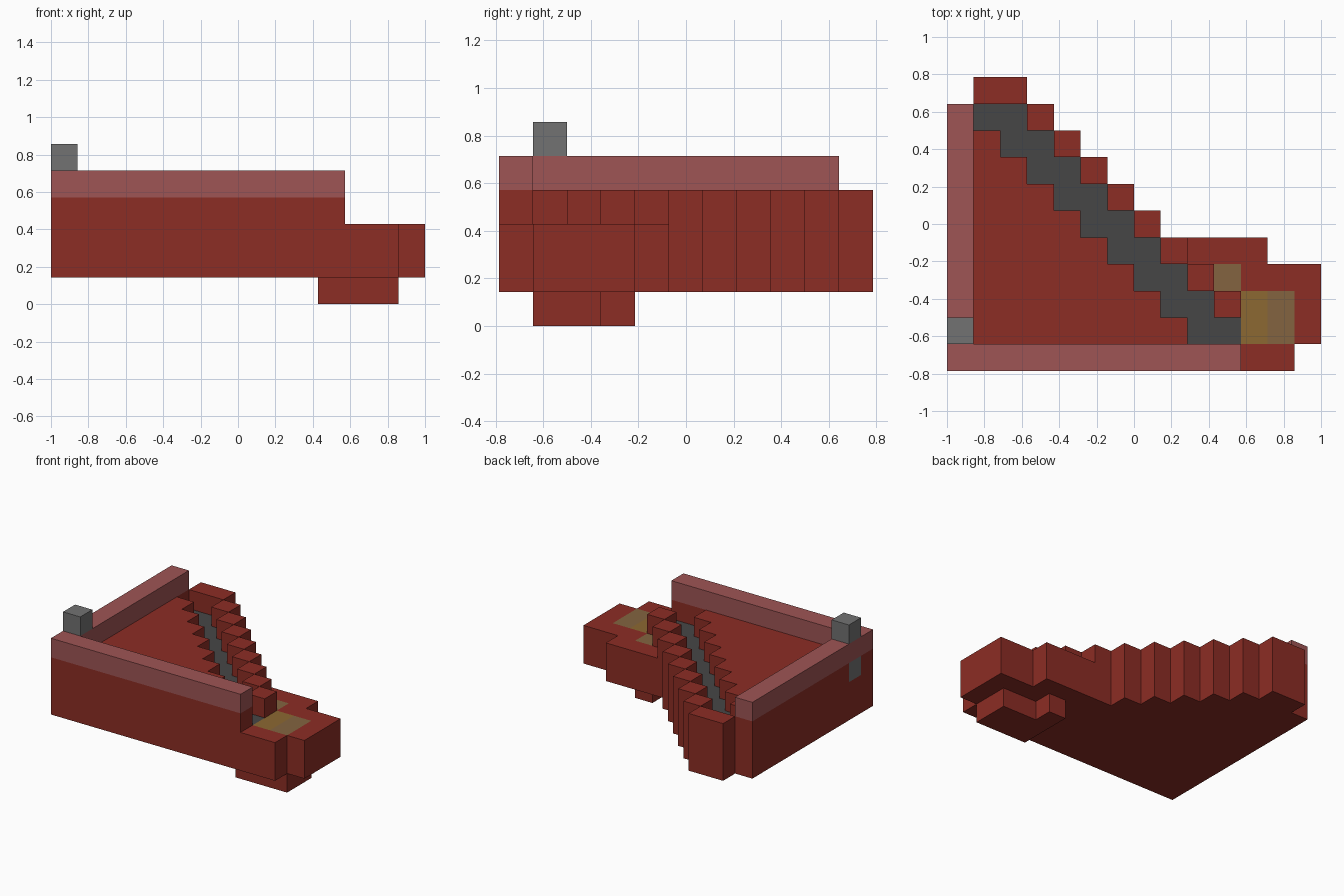
import bpy, bmesh
from mathutils import Vector

cube = bpy.data.objects.get("Cube")
if cube:
    bpy.data.objects.remove(cube, do_unlink=True)

U = 1 / 7                       # block size
X0, Y0 = -1.0, -5.5 * U         # corner of the block grid


def material(name, rgb):
    m = bpy.data.materials.new(name)
    m.use_nodes = True
    m.diffuse_color = (*rgb, 1)
    bsdf = m.node_tree.nodes["Principled BSDF"]
    bsdf.inputs["Base Color"].default_value = (*rgb, 1)
    bsdf.inputs["Roughness"].default_value = 0.9
    return m


RED, PALE, DARK, GREY, GOLD, OCHRE = range(6)
MATS = [
    material("brick red", (0.262, 0.026, 0.018)),
    material("pale red", (0.342, 0.089, 0.089)),
    material("dark grey", (0.061, 0.061, 0.061)),
    material("mid grey", (0.168, 0.168, 0.168)),
    material("gold", (0.262, 0.138, 0.032)),
    material("dull ochre", (0.227, 0.127, 0.051)),
]


def slab(name, cells, k0, k1, colour):
    """Closed slab over a set of grid cells, from layer k0 to layer k1.
    colour(cell, direction) picks the material of each outer face."""
    cells = set(cells)
    bm = bmesh.new()

    def face(points, cell, direction):
        f = bm.faces.new([bm.verts.new(Vector((X0 + a * U, Y0 + b * U, c * U)))
                          for a, b, c in points])
        f.material_index = colour(cell, direction)

    for i, j in cells:
        ring = [(i, j), (i + 1, j), (i + 1, j + 1), (i, j + 1)]
        face([(*p, k1) for p in ring], (i, j), "top")
        face([(*p, k0) for p in reversed(ring)], (i, j), "bottom")
        sides = (("front", 0, -1), ("right", 1, 0), ("back", 0, 1), ("left", -1, 0))
        for n, (direction, di, dj) in enumerate(sides):
            if (i + di, j + dj) not in cells:
                a, b = ring[n], ring[(n + 1) % 4]
                face([(*a, k0), (*b, k0), (*b, k1), (*a, k1)], (i, j), direction)

    bmesh.ops.remove_doubles(bm, verts=bm.verts, dist=1e-4)
    bmesh.ops.dissolve_limit(bm, angle_limit=0.02, verts=bm.verts, edges=bm.edges,
                             delimit={"MATERIAL"})
    mesh = bpy.data.meshes.new(name)
    bm.to_mesh(mesh)
    bm.free()
    for m in MATS:
        mesh.materials.append(m)
    obj = bpy.data.objects.new(name, mesh)
    bpy.context.collection.objects.link(obj)
    return obj


def block(i0, i1, j0, j1):
    return {(i, j) for i in range(i0, i1) for j in range(j0, j1)}


def plain(index):
    return lambda cell, direction: index


# Stepped diagonal: channel two blocks wide, then a one-block kerb outside it
channel = {(i, j) for j in range(1, 10) for i in (10 - j, 11 - j)}
kerb = {(12 - j, j) for j in range(2, 11)} | {(1, 10)}
inner_floor = {(i, j) for j in range(1, 10) for i in range(10 - j)}
front_wall = block(0, 11, 0, 1)
platform = block(10, 13, 0, 1) | block(8, 14, 1, 4) | block(8, 12, 4, 5)
gold_cells = block(11, 12, 1, 3)
ochre_cells = block(12, 13, 1, 3) | {(10, 3)}


def base_colour(cell, direction):
    if direction == "top":
        if cell in channel:
            return DARK
        if cell in gold_cells:
            return GOLD
        if cell in ochre_cells:
            return OCHRE
    return RED


def deck_colour(cell, direction):
    return GREY if cell == (0, 1) and direction == "left" else RED


# Base with channel bed and coloured platform panels
slab("base", channel | kerb | inner_floor | front_wall | platform, 1, 3, base_colour)

# Raised deck and the stepped kerb on the far side of the channel
slab("raised_deck", inner_floor | front_wall, 3, 4, deck_colour)
for i, j in sorted(kerb - {(1, 10), (2, 10)}):
    slab("kerb_block", {(i, j)}, 3, 4, plain(RED))
slab("kerb_end", {(1, 10), (2, 10)}, 3, 4, plain(RED))

# L-shaped rail, corner post and foot under the platform
slab("rail", front_wall | block(0, 1, 0, 10), 4, 5, plain(PALE))
slab("corner_post", {(0, 1)}, 5, 6, plain(GREY))
slab("foot", block(10, 13, 1, 3) | {(10, 3)}, 0, 1, plain(RED))
